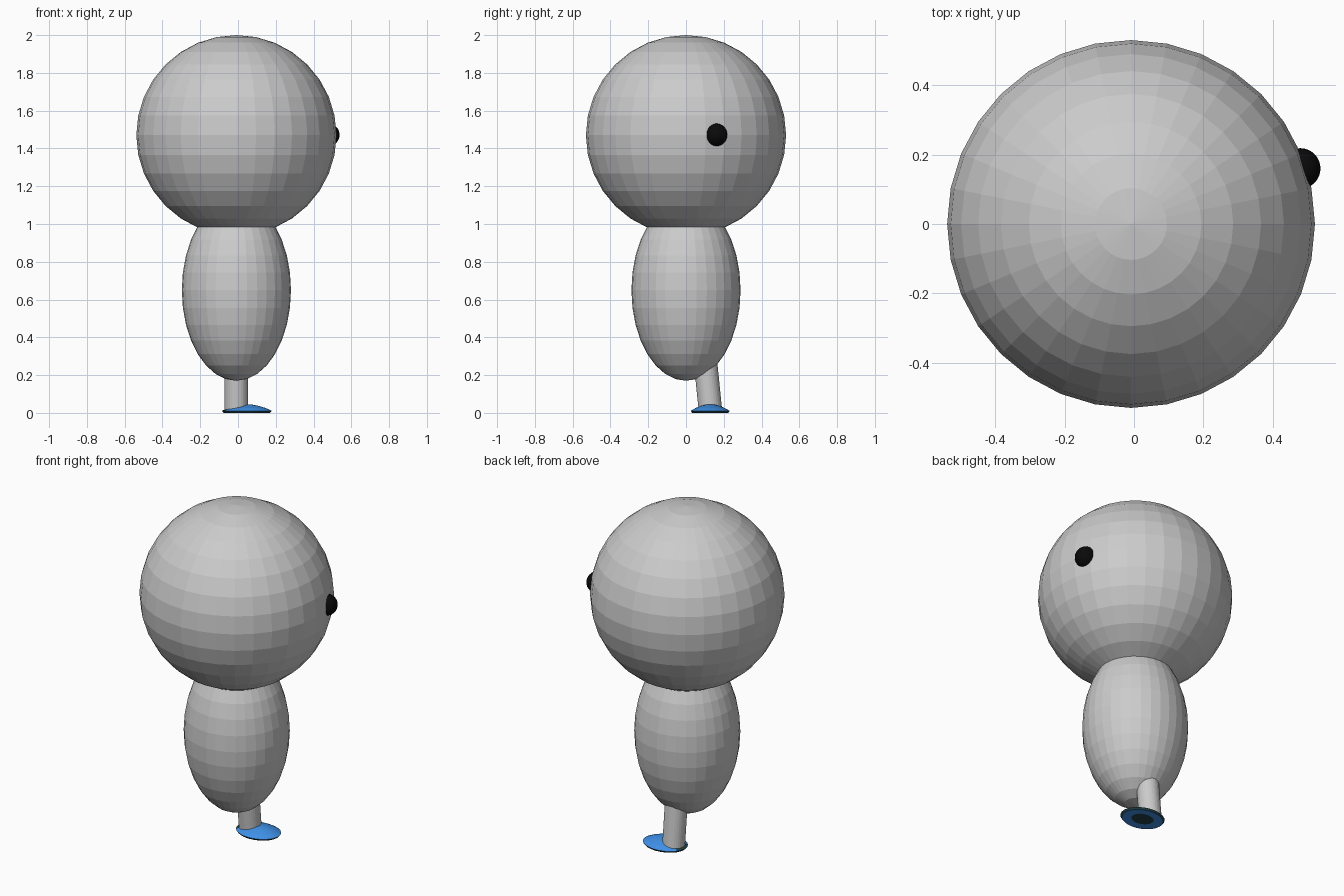
import bpy, bmesh
from math import sin, cos, pi
from mathutils import Vector

if "Cube" in bpy.data.objects:
    bpy.data.objects.remove(bpy.data.objects["Cube"])

CX = -0.0085  # axis of head, body and leg


def material(name, rgb):
    m = bpy.data.materials.new(name)
    m.diffuse_color = (*rgb, 1)
    m.use_nodes = True
    m.node_tree.nodes["Principled BSDF"].inputs["Base Color"].default_value = m.diffuse_color
    return m


def ball(name, loc, scale, mat=None):
    bpy.ops.mesh.primitive_uv_sphere_add(segments=32, ring_count=16, radius=1, location=loc)
    ob = bpy.context.object
    ob.name = name
    ob.scale = scale
    if mat:
        ob.data.materials.append(mat)
    return ob


black = material("black", (0.003, 0.003, 0.003))
blue = material("blue", (0.05, 0.28, 0.8))
dark = material("dark_teal", (0.015, 0.05, 0.065))

# Head, body and the single eye
ball("head", (CX, 0, 1.47), (0.53, 0.53, 0.53))
ball("body", (CX, 0, 0.65), (0.289, 0.289, 0.48))
ball("eye", (0.479, 0.16, 1.472), (0.0585, 0.0585, 0.06), black)

# Leg, leaning slightly up into the body
low, high = Vector((CX, 0.129, 0.015)), Vector((CX, 0.098, 0.32))
axis = high - low
bpy.ops.mesh.primitive_cylinder_add(vertices=32, radius=0.062, depth=axis.length,
                                    location=(low + high) / 2)
leg = bpy.context.object
leg.name = "leg"
leg.rotation_euler = axis.to_track_quat('Z', 'Y').to_euler()

# Foot: low dome lofted from oval rings (size, height), with a dark sole panel
rings = [(0.5, 0.002), (0.93, 0.0), (1.0, 0.011), (0.75, 0.026), (0.45, 0.038), (0.2, 0.044)]
N = 24
bm = bmesh.new()
loops = []
for s, z in rings:
    loops.append([bm.verts.new((0.047 + 0.132 * s * cos(2 * pi * i / N),
                                0.128 + 0.103 * s * sin(2 * pi * i / N), z))
                  for i in range(N)])
for k in range(len(loops) - 1):
    a, b = loops[k], loops[k + 1]
    for i in range(N):
        j = (i + 1) % N
        f = bm.faces.new((a[i], a[j], b[j], b[i]))
        # dark edge around the heel
        if k == 1 or (k == 2 and f.calc_center_median().x < -0.05):
            f.material_index = 1
bm.faces.new(loops[0][::-1]).material_index = 1
bm.faces.new(loops[-1])
bmesh.ops.recalc_face_normals(bm, faces=bm.faces)
mesh = bpy.data.meshes.new("foot")
bm.to_mesh(mesh)
bm.free()
mesh.materials.append(blue)
mesh.materials.append(dark)
bpy.context.collection.objects.link(bpy.data.objects.new("foot", mesh))
